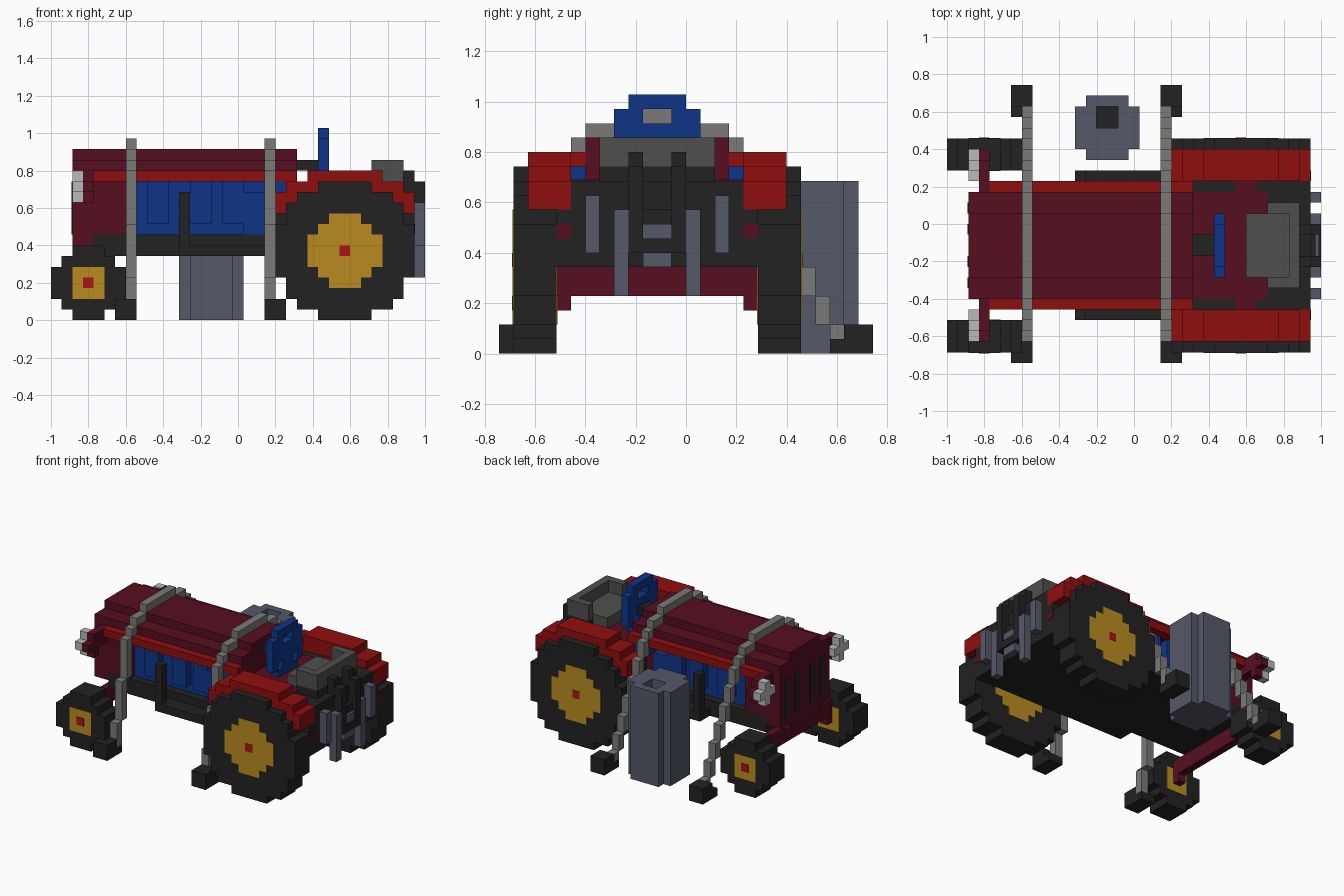
import bpy, bmesh

if "Cube" in bpy.data.objects:
    bpy.data.objects.remove(bpy.data.objects["Cube"], do_unlink=True)

U = 2 / 35          # size of one block
MID = 11            # tractor centre line, in blocks along y


def material(name, rgb):
    m = bpy.data.materials.new(name)
    m.diffuse_color = (*rgb, 1)
    m.use_nodes = True
    b = m.node_tree.nodes["Principled BSDF"]
    b.inputs["Base Color"].default_value = (*rgb, 1)
    b.inputs["Roughness"].default_value = 0.9
    return m


MAROON = material("maroon", (0.095, 0.0045, 0.0145))
RED = material("bright red", (0.28, 0.0045, 0.0045))
HUB_RED = material("hub red", (0.42, 0.006, 0.01))
BLUE = material("blue", (0.0045, 0.036, 0.25))
BLACK = material("black", (0.016, 0.016, 0.016))
GOLD = material("gold", (0.48, 0.26, 0.0145))
STRAP = material("strap grey", (0.195, 0.195, 0.19))
SEAT = material("seat grey", (0.078, 0.078, 0.076))
SLATE = material("slate", (0.091, 0.1, 0.14))
WHITE = material("lamp white", (0.49, 0.49, 0.49))


def to_world(x, y, z):
    return (-1 + x * U, (y - 13) * U, z * U)


def finish(name, mat, bm):
    bmesh.ops.recalc_face_normals(bm, faces=bm.faces)
    me = bpy.data.meshes.new(name)
    bm.to_mesh(me)
    bm.free()
    me.materials.append(mat)
    ob = bpy.data.objects.new(name, me)
    bpy.context.collection.objects.link(ob)
    return ob


def boxes(name, mat, *parts, mirror=False):
    """Boxes given in blocks as x0, x1, y0, y1, z0, z1."""
    parts = list(parts)
    if mirror:
        parts += [(a, b, 2 * MID - d, 2 * MID - c, e, f) for a, b, c, d, e, f in parts]
    bm = bmesh.new()
    for a, b, c, d, e, f in parts:
        vs = bmesh.ops.create_cube(bm, size=1)["verts"]
        for v in vs:
            x, y, z = v.co
            v.co = to_world(b if x > 0 else a, d if y > 0 else c, f if z > 0 else e)
    return finish(name, mat, bm)


def stepped(name, mat, widths, centre, start, lo, hi, upright=True):
    """Extrude a symmetric stepped outline, one width per row of blocks."""
    right = []
    for r, w in enumerate(widths):
        for p in ((w / 2, start + r), (w / 2, start + r + 1)):
            if len(right) > 1 and right[-1][0] == right[-2][0] == p[0]:
                right.pop()
            if not right or right[-1] != p:
                right.append(p)
    outline = [(centre + x, h) for x, h in right] + [(centre - x, h) for x, h in reversed(right)]
    bm = bmesh.new()
    place = (lambda x, h, d: to_world(x, d, h)) if upright else (lambda x, h, d: to_world(x, h, d))
    rings = [[bm.verts.new(place(x, h, d)) for x, h in outline] for d in (lo, hi)]
    for ring in rings:
        bm.faces.new(ring)
    n = len(outline)
    for i in range(n):
        j = (i + 1) % n
        bm.faces.new((rings[0][i], rings[0][j], rings[1][j], rings[1][i]))
    return finish(name, mat, bm)


# Wheels with flush hubs and red centre caps
RING7 = [3, 5, 7, 7, 7, 5, 3]
RING13 = [5, 9, 11, 11, 13, 13, 13, 13, 13, 11, 11, 9, 5]
for side, y in (("right", 1), ("left", 18)):
    for end, x, tyre, hub, hz in (("front", 3.5, RING7, [3, 3, 3], 2),
                                  ("rear", 27.5, RING13, RING7, 3)):
        tag = f"{end}_{side}"
        stepped(f"{tag}_tyre", BLACK, tyre, x, 0, y, y + 3)
        stepped(f"{tag}_hub", GOLD, hub, x, hz, y - 0.05, y + 3.05)
        stepped(f"{tag}_cap", HUB_RED, [1], x, len(tyre) / 2 - 0.5, y - 0.1, y + 3.1)

# Rear fenders
boxes("fenders", RED, (24, 31, 2, 5, 13, 14), (22, 33, 2, 5, 12, 13),
      (21, 34, 2, 5, 10, 12), mirror=True)

# Chassis, transmission housing, running boards and exhaust posts
boxes("chassis", BLACK, (4, 21, 6, 16, 6, 8))
boxes("rear_housing", BLACK, (21, 34, 4, 18, 6, 10), (21, 34, 5, 17, 10, 12))
boxes("running_boards", BLACK, (12, 21, 4, 6, 6, 7), (12, 13, 4, 5, 7, 12), mirror=True)
boxes("tail_reflectors", MAROON, (33.9, 34.05, 4, 5, 8, 9), mirror=True)

# Bonnet, nose and dashboard
boxes("bonnet", MAROON, (2, 23, 6, 16, 14, 15), (2, 23, 8, 14, 15, 16),
      (7, 23, 6, 16, 13, 14))
boxes("nose", MAROON, (2, 7, 6, 16, 8, 14), (2, 4, 6, 16, 7, 8))
boxes("dashboard", MAROON, (20, 23, 6, 16, 8, 13))
boxes("cab_floor", MAROON, (23, 30, 6, 16, 12, 12.1), (27, 29, 5, 17, 12, 12.1))
boxes("bonnet_side_bands", RED, (4, 23, 5, 6, 13, 14), mirror=True)
boxes("grille_slots", BLACK, (1.92, 2.05, 7, 8, 8, 13), (1.92, 2.05, 9, 10, 8, 13), mirror=True)

# Front axle
boxes("front_axle", MAROON, (3, 4, 4, 18, 4, 6), (3, 4, 4, 5, 3, 4),
      (3, 4, 17, 18, 3, 4), (2, 4, 8, 14, 6, 7))

# Headlights: plus-shaped lamps on matching brackets
boxes("headlights", WHITE, (2, 3, 2, 5, 12, 13), (2, 3, 3, 4, 11, 14), mirror=True)
boxes("headlight_brackets", MAROON, (3, 4, 2, 6, 12, 13), (3, 4, 3, 4, 11, 14),
      (3, 4, 4, 6, 13, 14), mirror=True)

# Engine with raised side panels
boxes("engine_block", BLUE, (7, 22, 7, 15, 8, 13))
boxes("engine_panels", BLUE, (9, 11, 6, 7, 9, 13), (13, 15, 6, 7, 9, 13),
      (16, 18, 6, 7, 9, 13), (18, 20, 6, 7, 8, 12), (20, 22, 5, 6, 12, 13), mirror=True)

# Steering wheel and column
boxes("steering_column", BLACK, (23, 25, 10, 12, 14, 15))
boxes("steering_wheel", BLUE, (25, 26, 9, 13, 17, 18), (25, 26, 9, 13, 12, 13),
      (25, 26, 8, 9, 13, 17), (25, 26, 13, 14, 13, 17),
      (25, 26, 9, 10, 14, 17), (25, 26, 12, 13, 14, 17),
      (25, 26, 10, 12, 13, 16))

# Seat with low sides and back
boxes("seat", SEAT, (28, 32, 8, 14, 12, 13.5), (30, 33, 7, 8, 13, 15),
      (30, 33, 14, 15, 13, 15), (32, 33, 8, 14, 13, 15))
boxes("seat_base", BLACK, (30, 33, 7, 15, 12, 13))

# Rear hitch
boxes("hitch_posts", BLACK, (33, 34, 9, 10, 12, 14), (34, 35, 9, 10, 7, 13), mirror=True)
boxes("hitch_crossbars", BLACK, (34, 35, 10, 12, 7, 8), (34, 34.5, 10, 12, 9, 10))
boxes("hitch_arms", SLATE, (34, 35, 8, 9, 4, 10), (34, 35, 6, 7, 7, 11), mirror=True)
boxes("hitch_links", SLATE, (34, 34.8, 10, 12, 6, 7), (34, 34.8, 10, 12, 8, 9))

# Tie-down straps over the bonnet, stepping down to ground weights
for name, x, wx in (("front", 7, 6), ("rear", 20, 20)):
    steps = [(8, 14, 16, 17), (6, 8, 15, 16), (14, 16, 15, 16), (5, 6, 14, 15), (16, 17, 14, 15),
             (4, 5, 9, 14), (3, 4, 4, 9), (2, 3, 1, 4), (23, 24, 1, 2)]
    steps += [(29 - n, 30 - n, 2 * n - 12 - 2, 2 * n - 12) for n in range(8, 8)]
    steps += [(22 - n, 23 - n, 2 + 2 * n, 4 + 2 * n) for n in range(6)]
    boxes(f"{name}_strap", STRAP, *[(x, x + 1, *s) for s in steps])
    boxes(f"{name}_strap_weights", BLACK,
          (wx, wx + 2, 0, 3, 0, 1), (wx, wx + 2, 0, 2, 1, 2),
          (wx, wx + 2, 23, 26, 0, 1), (wx, wx + 2, 24, 26, 1, 2))

# Free-standing pillar with a square opening in the top
pillar = stepped("pillar", SLATE, [4, 6, 6, 6, 6, 4], 15, 19, 0, 12, upright=False)
cutter = boxes("pillar_cutter", SLATE, (14, 16, 22, 24, 10, 13))
cutter.hide_render = True
cutter.hide_viewport = True
cut = pillar.modifiers.new("opening", "BOOLEAN")
cut.object = cutter
cut.operation = "DIFFERENCE"
cut.solver = "EXACT"
boxes("pillar_opening_floor", BLACK, (14, 16, 22, 24, 10, 10.1))
